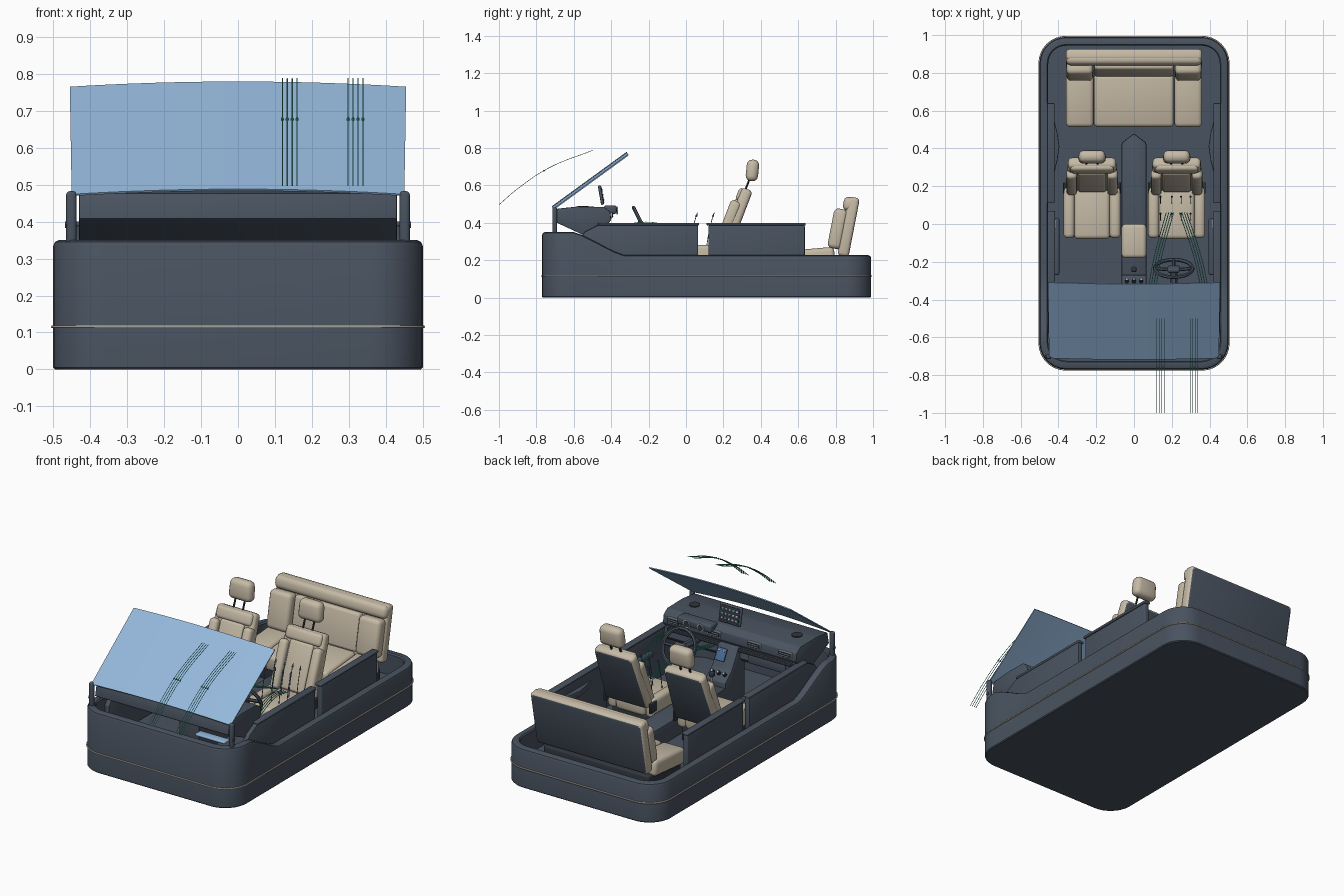
import bpy, bmesh, math
from mathutils import Matrix, Vector

cube = bpy.data.objects.get("Cube")
if cube:
    bpy.data.objects.remove(cube)


def material(name, r, g, b):
    m = bpy.data.materials.new(name)
    m.use_nodes = True
    m.diffuse_color = (r, g, b, 1)
    node = next(n for n in m.node_tree.nodes if n.type == 'BSDF_PRINCIPLED')
    node.inputs["Base Color"].default_value = (r, g, b, 1)
    return m


SLATE = material("slate body", .066, .085, .115)
BEIGE = material("beige upholstery", .56, .49, .38)
TRIM = material("pale trim", .55, .49, .43)
GLASS = material("blue glass", .30, .48, .71)
BLACK = material("dark plastic", .03, .037, .048)
TEAL = material("teal flow", .10, .56, .43)
NAVY = material("deep blue", .07, .15, .32)
GREY = material("silver grey", .48, .54, .60)
made = []


def finish(name, bm, *mats):
    bmesh.ops.recalc_face_normals(bm, faces=bm.faces)
    me = bpy.data.meshes.new(name)
    bm.to_mesh(me)
    bm.free()
    for m in mats:
        me.materials.append(m)
    ob = bpy.data.objects.new(name, me)
    bpy.context.collection.objects.link(ob)
    made.append(ob)
    return ob


def box(name, centre, size, mat, bevel=.01, frame=Matrix(), back=None, taper=1):
    """Rounded box in a local frame; back gives the rear face its own material."""
    bm = bmesh.new()
    bmesh.ops.create_cube(bm, size=1)
    for v in bm.verts:
        if v.co.z > 0:
            v.co.x *= taper
        v.co = Vector([a * b for a, b in zip(v.co, size)])
    bmesh.ops.bevel(bm, geom=bm.edges[:], offset=bevel, segments=3, profile=.5, affect='EDGES')
    if back:
        for f in bm.faces:
            f.material_index = int(f.normal.y > .95)
    bm.transform(frame @ Matrix.Translation(centre))
    return finish(name, bm, mat, *([back] if back else []))


def sweep(name, base, offset, mat, bevel):
    """Polygon extruded along an offset, with rounded edges."""
    bm = bmesh.new()
    face = bm.faces.new([bm.verts.new(p) for p in base])
    ext = bmesh.ops.extrude_face_region(bm, geom=[face])
    bmesh.ops.translate(bm, vec=offset, verts=[g for g in ext["geom"] if isinstance(g, bmesh.types.BMVert)])
    bmesh.ops.recalc_face_normals(bm, faces=bm.faces)
    bmesh.ops.bevel(bm, geom=bm.edges[:], offset=bevel, segments=2, profile=.5, affect='EDGES')
    return finish(name, bm, mat)


def prism(name, profile, x0, x1, mat, bevel=.006):
    return sweep(name, [(x0, y, z) for y, z in profile], (x1 - x0, 0, 0), mat, bevel)


def slab(name, plan, z0, z1, mat, bevel=.006):
    return sweep(name, [(x, y, z0) for x, y in plan], (0, 0, z1 - z0), mat, bevel)


def wire(name, pts, radius, mat, cyclic=False, smooth=True):
    cu = bpy.data.curves.new(name, 'CURVE')
    cu.dimensions = '3D'
    cu.bevel_depth, cu.bevel_resolution, cu.resolution_u = radius, 1, 6
    cu.use_fill_caps = True
    sp = cu.splines.new('BEZIER')
    sp.bezier_points.add(len(pts) - 1)
    for bp, p in zip(sp.bezier_points, pts):
        bp.co = p
        bp.handle_left_type = bp.handle_right_type = 'AUTO' if smooth else 'VECTOR'
    sp.use_cyclic_u = cyclic
    cu.materials.append(mat)
    ob = bpy.data.objects.new(name, cu)
    bpy.context.collection.objects.link(ob)
    made.append(ob)


def cylinder(name, centre, r0, r1, depth, mat, rot=0, segs=16):
    bm = bmesh.new()
    bmesh.ops.create_cone(bm, cap_ends=True, segments=segs, radius1=r0, radius2=r1, depth=depth)
    bm.transform(Matrix.Translation(centre) @ Matrix.Rotation(rot, 4, 'X'))
    return finish(name, bm, mat)


def tilted(x, y, z, deg):
    return Matrix.Translation((x, y, z)) @ Matrix.Rotation(-math.radians(deg), 4, 'X')


# Tub: rounded outline, lofted through outer wall, rim and inner well
R, Y0, Y1 = .14, -.77, .99


def outline(inset):
    pts = []
    for cx, cy, a0 in ((.5 - R, Y1 - R, 0), (R - .5, Y1 - R, 90), (R - .5, Y0 + R, 180), (.5 - R, Y0 + R, 270)):
        for i in range(9):
            a = math.radians(a0 + i * 90 / 8)
            pts.append((cx + (R - inset) * math.cos(a), cy + (R - inset) * math.sin(a)))
        steps = [-.6, -.56, -.48, -.42, -.38, -.33, -.25, .2]
        if a0 == 90:
            pts += [(inset - .5, y) for y in reversed(steps)]
        if a0 == 270:
            pts += [(.5 - inset, y) for y in steps]
    return pts


def rim_height(y):
    t = min(1, max(0, (y + .6) / .27))
    return .35 - .123 * (t * .6 + .4 * t * t * (3 - 2 * t))


bm = bmesh.new()
loops = []
for inset, base, drop in ((.005, 0, 0), (0, .005, 0), (0, None, .016), (.005, None, .005), (.016, None, 0),
                          (.04, None, 0), (.046, None, .008), (.046, .1, 0)):
    loops.append([bm.verts.new((x, y, rim_height(y) - drop if base is None else base)) for x, y in outline(inset)])
n = len(loops[0])
for a, b in zip(loops, loops[1:]):
    for i in range(n):
        bm.faces.new((a[i], a[(i + 1) % n], b[(i + 1) % n], b[i]))
bm.faces.new(loops[0])
bm.faces.new(loops[-1])
finish("body_tub", bm, SLATE)
wire("trim_line", [(x, y, .115) for x, y in outline(-.002)], .004, TRIM, True, False)

# Windshield with bowed top edge
bm = bmesh.new()
bmesh.ops.create_grid(bm, x_segments=16, y_segments=4, size=1)
for v in bm.verts:
    u, t = v.co.x, (v.co.y + 1) / 2
    v.co = (u * (.45 + .005 * t), -.71 + .4 * t - .008 * (1 - u * u), .474 + .291 * t + .014 * (1 - u * u))
glass = finish("windshield", bm, GLASS)
mod = glass.modifiers.new("thickness", 'SOLIDIFY')
mod.thickness = .006

# Dashboard
prism("dashboard", [(-.69, .475), (-.705, .408), (-.69, .40), (-.55, .335), (-.43, .31), (-.40, .34), (-.415, .395),
                    (-.40, .415), (-.405, .46), (-.44, .485), (-.58, .487)], -.43, .43, SLATE, .004)
box("dash_lower_strip", (0, -.402, .385), (.8, .02, .016), BLACK, .004)
for x in (-.36, -.16, .1, .36):
    box("vent_frame", (x, -.401, .44), (.084, .012, .034), GREY, .003)
    box("dash_vent", (x, -.397, .44), (.076, .012, .026), BLACK, .003)
    for k in (-1, 1):
        box("vent_blade", (x, -.391, .44 + k * .006), (.066, .005, .003), GREY, .001)
box("glovebox", (-.24, -.405, .352), (.24, .02, .05), SLATE, .006)
box("instrument_hood", (.21, -.405, .47), (.22, .07, .045), SLATE, .012)
for k in (-1, 1):
    cylinder("instrument_ring", (.21 + k * .045, -.369, .465), .022, .022, .006, GREY, math.pi / 2)
    cylinder("instrument_dial", (.21 + k * .045, -.367, .465), .017, .017, .006, BLACK, math.pi / 2)
    cylinder("dash_speaker", (k * .33, -.55, .488), .03, .03, .006, BLACK)
box("footwell_lens", (.29, -.65, .338), (.19, .05, .014), GLASS, .005)

# Centre screen
screen = tilted(.03, -.455, .548, -10)
box("screen_housing", (0, 0, 0), (.14, .016, .105), SLATE, .006, screen)
box("screen_panel", (0, .009, 0), (.122, .004, .088), BLACK, .001, screen)
for i in range(5):
    for k in (-1, 0, 1):
        box("screen_icon", (-.046 + i * .023, .012, k * .026), (.012, .003, .01), (GREY, GREY, TEAL)[(i + k) % 3], .001,
            screen)

# Console and centre stack
prism("centre_stack", [(-.45, .1), (-.27, .1), (-.27, .24), (-.33, .29), (-.39, .40), (-.45, .40)], -.065, .065, SLATE)
stack = tilted(0, -.36, .352, -29)
box("stack_display", (.02, .01, 0), (.06, .008, .07), NAVY, .002, stack)
for k in (-1, 0, 1):
    box("display_mark", (.02 + k * .016, .0145, .02), (.009, .003, .009), GLASS, .001, stack)
    cylinder("stack_knob", (k * .038, -.3, .275), .011, .009, .02, BLACK, -.7)
    cylinder("knob_cap", (k * .038, -.293, .283), .006, .006, .005, GREY, -.7)
slab("console", [(-.065, -.3), (.065, -.3), (.065, .43), (0, .48), (-.065, .43)], .1, .21, SLATE, .008)
box("console_armrest", (0, -.09, .25), (.13, .18, .08), BEIGE, .02)
wire("gear_lever", [(0, -.235, .21), (0, -.24, .28)], .007, GREY)
box("gear_knob", (0, -.24, .29), (.028, .028, .03), BLACK, .009)

# Steering wheel
wheel = tilted(.21, -.235, .392, -27)
ring = [wheel @ Vector((.1 * math.cos(a), 0, .1 * math.sin(a))) for a in [i * math.pi / 6 for i in range(12)]]
wire("steering_rim", ring, .010, SLATE, True)
for a in (0, 180, 270):
    c, s = math.cos(math.radians(a)), math.sin(math.radians(a))
    wire("steering_spoke", [wheel @ Vector((0, -.01, 0)), wheel @ Vector((.1 * c, 0, .1 * s))], .009, SLATE)
box("steering_hub", (0, -.005, 0), (.065, .025, .05), SLATE, .01, wheel)
wire("steering_column", [wheel @ Vector((0, -.02, 0)), (.21, -.42, .37)], .02, SLATE)

# Front seats
for x in (-.222, .226):
    box("seat_base", (x, .06, .135), (.24, .26, .09), BLACK, .01)
    box("seat_cushion", (x, .06, .22), (.19, .28, .1), BEIGE, .022)
    back = tilted(x, .197, .25, 21)
    box("seat_backrest", (0, .005, .175), (.28, .06, .36), BEIGE, .02, back, SLATE, .9)
    box("seat_back_pad", (0, -.02, .15), (.15, .04, .27), BEIGE, .014, back)
    box("seat_shoulder_pad", (0, -.015, .315), (.23, .045, .07), BEIGE, .018, back)
    head = tilted(x, .355, .68, 6)
    box("headrest", (0, 0, 0), (.15, .066, .115), BEIGE, .028, head, None, .92)
    for k in (-1, 1):
        box("cushion_bolster", (x + k * .122, .06, .225), (.058, .27, .115), BEIGE, .022)
        box("back_bolster", (k * .108, -.026, .14), (.055, .06, .27), BEIGE, .02, back)
        wire("headrest_post", [(x + k * .03, .315, .57), (x + k * .03, .35, .66)], .006, BLACK)
        box("seat_hinge", (x + k * .147, .19, .24), (.012, .06, .06), BLACK, .004)

# Rear bench
box("bench_base", (0, .68, .14), (.68, .3, .1), BLACK, .01)
seat = tilted(0, .655, .212, -5)
box("bench_cushion", (0, 0, 0), (.424, .28, .095), BEIGE, .022, seat)
bench = tilted(0, .812, .23, 11)
box("bench_backrest", (0, .028, .157), (.72, .06, .32), BEIGE, .018, bench, SLATE)
box("bench_top_roll", (0, .016, .277), (.72, .08, .075), BEIGE, .026, bench)
box("bench_back_pad", (0, -.015, .135), (.42, .05, .215), BEIGE, .016, bench)
for k in (-1, 1):
    box("bench_side_cushion", (k * .287, 0, 0), (.146, .28, .095), BEIGE, .022, seat)
    box("bench_side_pad", (k * .287, -.027, .135), (.14, .075, .215), BEIGE, .024, bench)

# Doors, side panels, posts and mirrors
door = [(-.58, .3), (-.54, .352), (-.47, .388), (.065, .388), (.065, .11), (-.58, .11)]
for s in (-1, 1):
    prism("front_door", door, s * .425, s * .455, SLATE, .005)
    box("front_door_cap", (s * .438, -.2, .393), (.04, .54, .014), SLATE, .005)
    box("rear_side_panel", (s * .44, .378, .245), (.03, .515, .28), SLATE, .006)
    box("rear_panel_cap", (s * .44, .375, .393), (.04, .53, .014), SLATE, .005)
    box("door_armrest", (s * .41, -.12, .29), (.03, .3, .03), SLATE, .01)
    slab("panel_armrest", [(s * .43, .24), (s * .43, .58), (s * .405, .48), (s * .395, .41), (s * .405, .34)],
         .30, .335, SLATE, .005)
    box("windshield_post", (s * .451, -.702, .405), (.028, .026, .155), SLATE, .01)
    wire("mirror_stub", [(s * .451, -.702, .392), (s * .468, -.702, .392)], .01, SLATE)
    box("door_handle", (s * .418, .0, .35), (.012, .05, .012), GREY, .004)

# Outside airflow lines over the windshield
for cx in (.14, .318):
    for i in range(4):
        x = cx - .02 + i * .0133
        wire("outer_flow_line", [(x, -1, .497), (x, -.89, .59), (x, -.73, .695), (x, -.5, .787)], .0016, TEAL)
        cylinder("outer_flow_arrow", (x, -.755, .681), .005, 0, .018, TEAL, -1, 6)

# Cabin airflow from the vents to the driver seat
for end, start in ((.19, .09), (.26, .38)):
    for i in range(4):
        d = (i - 1.5) * .013
        wire("cabin_flow_line", [(start + d, -.37, .385), (start + (end - start) * .35 + d, -.18, .402),
                                 (end + d, .06, .33)], .0022, TEAL)
for x in (.14, .2, .25, .3):
    for y in (.02, .11):
        wire("seat_flow_line", [(x, y, .27), (x, y + .015, .36), (x, y + .035, .44)], .0022, NAVY)
        cylinder("seat_flow_arrow", (x, y + .038, .445), .006, 0, .025, NAVY, -.3, 6)

# Convert the curves and smooth rounded surfaces
bpy.ops.object.select_all(action='DESELECT')
for ob in made:
    ob.select_set(True)
bpy.context.view_layer.objects.active = made[0]
bpy.ops.object.convert(target='MESH')
bpy.ops.object.shade_smooth_by_angle(angle=math.radians(35))
